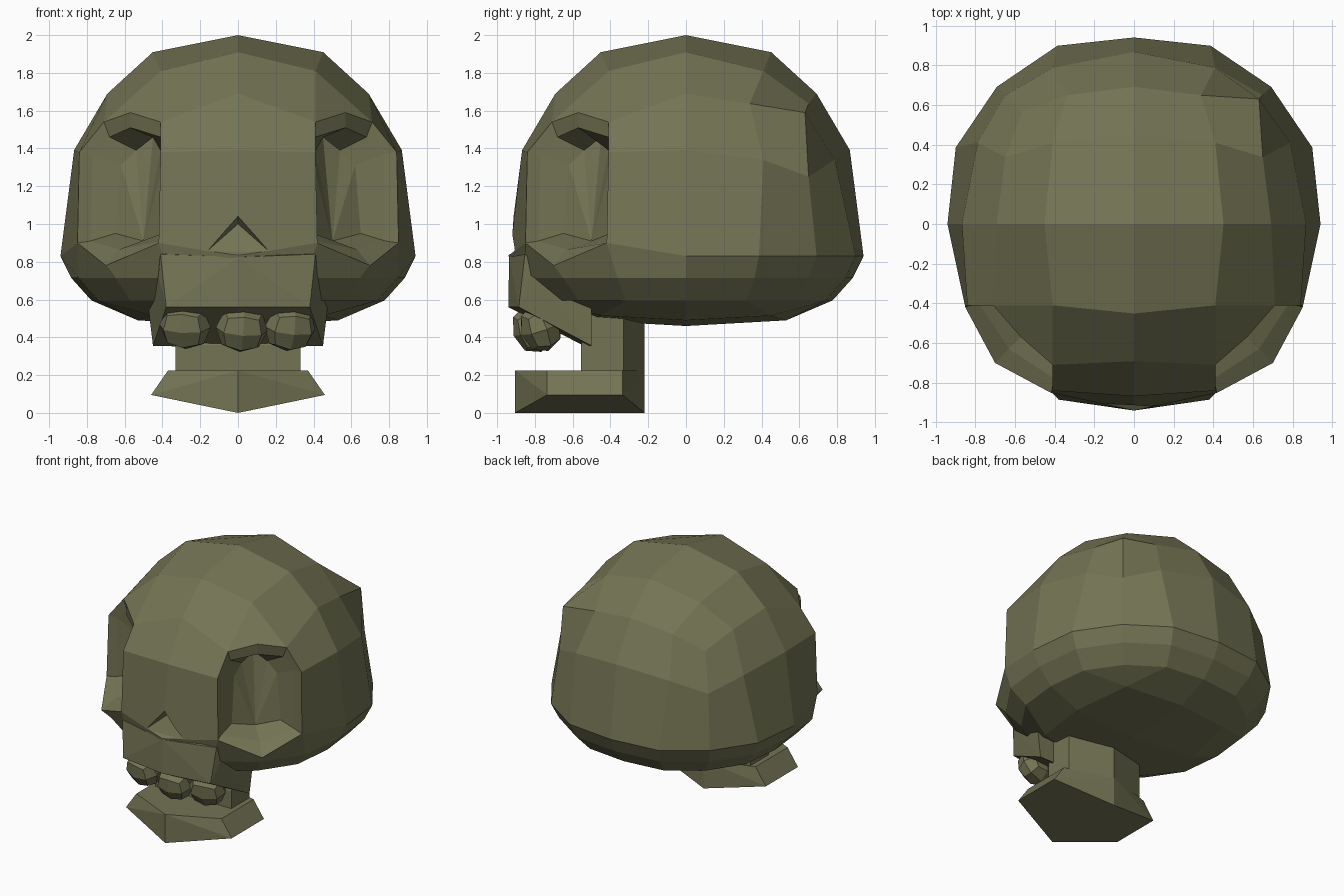
import bpy, bmesh, math
from mathutils import Vector

if "Cube" in bpy.data.objects:
    bpy.data.objects.remove(bpy.data.objects["Cube"])

bone = bpy.data.materials.new("olive_bone")
bone.diffuse_color = (0.175, 0.175, 0.09, 1)
bone.use_nodes = True
bone.node_tree.nodes["Principled BSDF"].inputs["Base Color"].default_value = bone.diffuse_color


def finish(name, bm):
    bmesh.ops.recalc_face_normals(bm, faces=bm.faces[:])
    me = bpy.data.meshes.new(name)
    bm.to_mesh(me)
    bm.free()
    me.materials.append(bone)
    ob = bpy.data.objects.new(name, me)
    bpy.context.collection.objects.link(ob)
    return ob


def hull(name, points):
    """Faceted block around a few points; each x is mirrored."""
    bm = bmesh.new()
    for p in {(s * x, y, z) for x, y, z in points for s in (1, -1)}:
        bm.verts.new(p)
    res = bmesh.ops.convex_hull(bm, input=bm.verts[:])
    loose = {v for v in res["geom_interior"] if isinstance(v, bmesh.types.BMVert)}
    bmesh.ops.delete(bm, geom=list(loose), context='VERTS')
    bmesh.ops.dissolve_limit(bm, angle_limit=0.01, verts=bm.verts[:], edges=bm.edges[:])
    return finish(name, bm)


def diagonal(p):
    return (-p[1], -p[0], p[2])


def socket_loop(pts, bottom):
    """Half a socket outline, mirrored across the corner diagonal."""
    return pts + [diagonal(p) for p in reversed(pts[:3])] + [bottom]


# cranium: 4x4 boxed sphere, squashed below the equator, with eye sockets
RIM_KEYS = socket_loop([(1, -2, 0), (1, -2, 1), (1, -2, 2), (2, -2, 2)], (2, -2, 0))
RIM = socket_loop([(.42, -.85, .9), (.41, -.84, 1.38), (.41, -.71, 1.54), (.57, -.57, 1.59)], (.70, -.70, .78))
BEVEL = socket_loop([(.40, -.78, .91), (.40, -.77, 1.37), (.41, -.68, 1.46), (.57, -.57, 1.51)], (.63, -.63, .865))
FLOOR = socket_loop([(.40, -.65, .95), (.40, -.62, 1.31), (.41, -.54, 1.39), (.45, -.45, 1.46)], (.50, -.50, .91))
rim_pos = dict(zip(RIM_KEYS, RIM))


def place(key):
    i, j, k = key
    if (abs(i), j, k) in rim_pos:
        x, y, z = rim_pos[(abs(i), j, k)]
        return (math.copysign(x, i), y, z)
    if key == (2, 2, 2):                       # small bump at the back
        return (.63, .63, 1.59)
    m = max(abs(i), abs(j))
    if k == -2 and m < 2:                      # underside
        r = .45 if i and j else .53
        return (r * i, r * j, (.46, .49, .515)[abs(i) + abs(j)])
    t = .43 if k <= 0 else .52
    flat = (i, j, min(k, 0) if k > 0 else 0) if k <= 0 else key
    n = Vector([math.copysign((0, t, 1)[abs(c)], c) for c in flat]).normalized()
    if sum(c == 0 for c in flat) < 2:
        n *= 1.04
    if k >= 0:
        return (n.x * .94, n.y * .94, .83 + 1.17 * n.z)
    w = .94 * (.94 if k == -1 else .825)
    return (n.x * w, n.y * w, .715 if k == -1 else .595)


bm = bmesh.new()
verts = {}


def vert(key):
    if key not in verts:
        verts[key] = bm.verts.new(place(key))
    return verts[key]


for axis in range(3):
    for side in (-2, 2):
        for a in range(-2, 2):
            for b in range(-2, 2):
                cell = []
                for u, v in ((a, b), (a + 1, b), (a + 1, b + 1), (a, b + 1)):
                    key = [u, v]
                    key.insert(axis, side)
                    cell.append(tuple(key))
                in_socket = axis < 2 and all(
                    abs(i) >= 1 and j <= -1 and k >= 0 for i, j, k in cell)
                if not in_socket:
                    bm.faces.new([vert(c) for c in cell])

# eye sockets: bevelled rim, wall and fanned floor
for s in (1, -1):
    loops = [[vert((s * i, j, k)) for i, j, k in RIM_KEYS]]
    for pts in (BEVEL, FLOOR):
        loops.append([bm.verts.new((s * x, y, z)) for x, y, z in pts])
    for outer, inner in zip(loops, loops[1:]):
        for n in range(8):
            m = (n + 1) % 8
            bm.faces.new((outer[n], outer[m], inner[m], inner[n]))
    f = loops[-1]
    for n in range(6):
        bm.faces.new((f[7], f[n], f[n + 1]))
cranium = finish("cranium", bm)

# nose opening: wedge cut with a floor rising inwards
cutter = hull("nose_cutter", [
    (0, -1.1, 1.04), (.165, -1.1, .855), (0, -1.1, .83),
    (.165, -.91, .855), (0, -.938, .835), (0, -.84, 1.0), (0, -.90, 1.04)])
cutter.hide_render = True
cutter.hide_viewport = True
mod = cranium.modifiers.new("nose", 'BOOLEAN')
mod.operation = 'DIFFERENCE'
mod.solver = 'EXACT'
mod.object = cutter

# upper jaw
hull("upper_jaw", [
    (0, -.937, .825), (.41, -.853, .84), (0, -.94, .56), (.38, -.885, .56),
    (.42, -.82, .72), (.48, -.50, .60), (.45, -.50, .355), (0, -.52, .345), (.40, -.50, .72)])

# three chunky teeth
for n, (x, y, z, yaw) in enumerate([(-.28, -.77, .46, -.2), (.02, -.81, .445, .08), (.275, -.77, .45, .25)]):
    bpy.ops.mesh.primitive_cube_add(size=2, location=(x, y, z), rotation=(.35, .06, yaw))
    tooth = bpy.context.object
    tooth.name = f"tooth_{n + 1}"
    tooth.scale = (.165, .13, .155)
    tooth.data.materials.append(bone)
    sub = tooth.modifiers.new("round", 'SUBSURF')
    sub.levels = sub.render_levels = 1

# neck column
hull("neck", [(.33, -.555, z) for z in (.15, .36)]
     + [(.33, -.50, .55)]
     + [(x, y, z) for x, y in ((.33, -.33), (0, -.22)) for z in (.12, .58)])

# lower jaw slab with a keel underneath
hull("lower_jaw", [
    (0, -.905, 0), (0, -.905, .225), (.46, -.735, .095), (.37, -.735, .225),
    (.46, -.335, .095), (.37, -.335, .225), (0, -.22, 0), (0, -.22, .225)])
